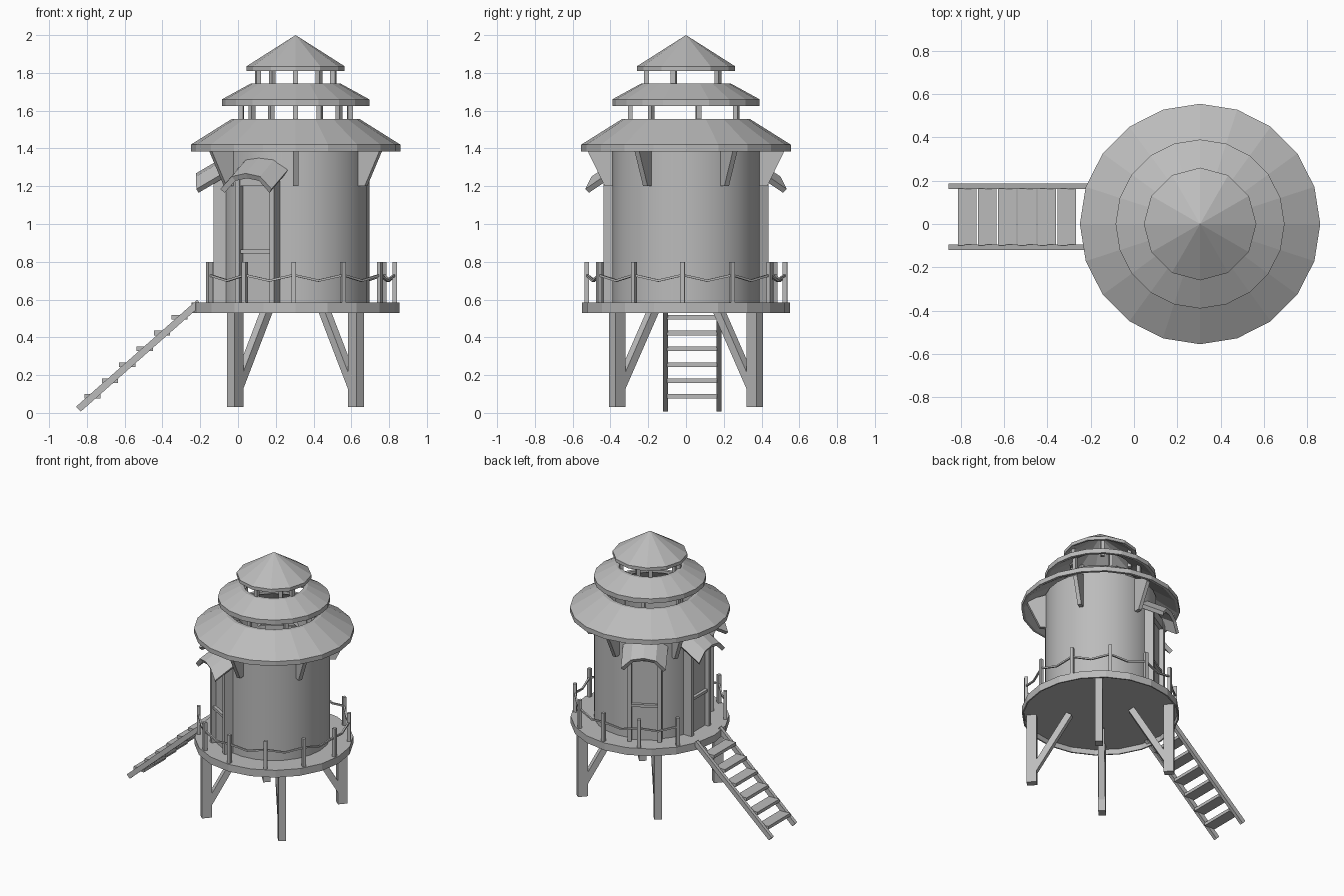
import bpy, bmesh
from math import sin, cos, pi, radians
from mathutils import Vector, Matrix

if "Cube" in bpy.data.objects:
    bpy.data.objects.remove(bpy.data.objects["Cube"])

CENTRE = Vector((0.305, 0, 0))
grey = bpy.data.materials.new("plain grey")
grey.use_nodes = True
grey.diffuse_color = (0.5, 0.5, 0.5, 1)
grey.node_tree.nodes["Principled BSDF"].inputs["Base Color"].default_value = (0.5, 0.5, 0.5, 1)


def finish(name, bm, matrix=None):
    bmesh.ops.recalc_face_normals(bm, faces=bm.faces)
    mesh = bpy.data.meshes.new(name)
    bm.to_mesh(mesh)
    bm.free()
    mesh.materials.append(grey)
    obj = bpy.data.objects.new(name, mesh)
    bpy.context.collection.objects.link(obj)
    if matrix:
        obj.matrix_world = matrix
    return obj


def around(degrees):
    """Frame on the tower axis whose local x points outward."""
    return Matrix.Translation(CENTRE) @ Matrix.Rotation(radians(degrees), 4, "Z")


def lathe(name, profile, sides):
    """Closed (radius, height) profile turned round the tower axis."""
    bm = bmesh.new()
    rings = []
    for r, z in profile:
        count = sides if r else 1
        rings.append([bm.verts.new((r * cos(2 * pi * i / sides), r * sin(2 * pi * i / sides), z))
                      for i in range(count)])
    for a, b in zip(rings, rings[1:] + rings[:1]):
        if len(a) == len(b) == 1:
            continue
        for i in range(sides):
            j = (i + 1) % sides
            corners = [a[i % len(a)], a[j % len(a)], b[j % len(b)], b[i % len(b)]]
            bm.faces.new(list(dict.fromkeys(corners)))
    return finish(name, bm, around(0))


def box(name, low, high, matrix=None):
    bm = bmesh.new()
    low, high = Vector(low), Vector(high)
    bmesh.ops.create_cube(bm, size=1)
    for v in bm.verts:
        v.co = (low + high) / 2 + v.co * (high - low)
    return finish(name, bm, matrix)


def slab(name, outline, width, matrix):
    """Outline in local x and z, thickened along local y."""
    bm = bmesh.new()
    face = bm.faces.new([bm.verts.new((x, -width / 2, z)) for x, z in outline])
    new = bmesh.ops.extrude_face_region(bm, geom=[face])["geom"]
    bmesh.ops.translate(bm, vec=(0, width, 0),
                        verts=[v for v in new if isinstance(v, bmesh.types.BMVert)])
    return finish(name, bm, matrix)


def rod(name, a, b, thick, deep, matrix):
    """Bar between two points."""
    a, b = Vector(a), Vector(b)
    half = (b - a).length / 2
    turn = (b - a).to_track_quat("Z", "Y").to_matrix().to_4x4()
    return box(name, (-thick / 2, -deep / 2, -half), (thick / 2, deep / 2, half),
               matrix @ Matrix.Translation((a + b) / 2) @ turn)


def roof(name, eave, low, rim, top_radius, top):
    """Hollow roof shell, open at the top."""
    inner = top_radius - 0.025
    lathe(name, [(eave, low), (eave, rim), (top_radius, top), (inner, top),
                 (inner, top - 0.02), (eave - 0.02, low)], 20)


# Deck with a hollow underside, wall and stacked roofs
lathe("deck", [(0, 0.57), (0.54, 0.57), (0.54, 0.53), (0.55, 0.53), (0.55, 0.585), (0, 0.585)], 20)
wall = lathe("round_wall", [(0.39, 0.58), (0.39, 1.47), (0.38, 1.47), (0.38, 0.58)], 24)
roof("main_roof", 0.555, 1.385, 1.42, 0.34, 1.555)
roof("middle_roof", 0.39, 1.625, 1.66, 0.235, 1.745)
lathe("top_roof", [(0, 2), (0.26, 1.835), (0.26, 1.81), (0.245, 1.81), (0, 1.975)], 12)

# Posts between the roofs
for count, radius, low, high in ((7, 0.295, 1.5, 1.68), (5, 0.21, 1.7, 1.84)):
    for i in range(count):
        box("roof_post", (radius - 0.013, -0.013, low), (radius + 0.013, 0.013, high),
            around(-90 + 360 * i / count))

# Eave brackets
for i in range(6):
    slab("eave_bracket", [(0.37, 1.2), (0.43, 1.2), (0.52, 1.385), (0.51, 1.41), (0.37, 1.47)],
         0.028, around(30 + 60 * i))

# Legs with inward braces
for sx in (-1, 1):
    for sy in (-1, 1):
        angle = Vector((1, 0)).angle_signed(Vector((sx * 0.32, sy * 0.365)))
        frame = Matrix.Translation(CENTRE) @ Matrix.Rotation(-angle, 4, "Z")
        box("leg", (0.45, -0.026, 0.03), (0.52, 0.026, 0.57), frame)
        rod("leg_brace", (0.47, 0, 0.13), (0.22, 0, 0.56), 0.045, 0.045, frame)

# Doors with recessed panels, ledges and arched hoods
HOOD = ((-0.147, 0.08), (-0.08, 0.015), (0, 0), (0.08, 0.015), (0.147, 0.08))
for angle in (120, 180, 240):
    frame = around(angle)
    for side in (-1, 1):
        box("door_jamb", (0.35, side * 0.105 - 0.014, 0.58), (0.435, side * 0.105 + 0.014, 1.27), frame)
    box("door_panel", (0.36, -0.1, 0.58), (0.402, 0.1, 1.27), frame)
    box("door_lintel", (0.36, -0.1, 1.2), (0.43, 0.1, 1.27), frame)
    box("door_ledge", (0.38, -0.1, 0.845), (0.425, 0.1, 0.865), frame)
    bm = bmesh.new()
    rows = [[bm.verts.new((r, t, z - drop)) for t, drop in HOOD]
            for r, z in ((0.35, 1.355), (0.52, 1.255))]
    for i in range(len(HOOD) - 1):
        bm.faces.new((rows[0][i], rows[1][i], rows[1][i + 1], rows[0][i + 1]))
    hood = finish("door_hood", bm, frame)
    thickness = hood.modifiers.new("thickness", "SOLIDIFY")
    thickness.thickness = 0.03
    thickness.offset = 0

# Railing: posts with sagging ropes, open at the ladder
RAIL = 0.525
STEP = 29.7
for i in range(11):
    angle = 209.5 + STEP * i
    box("railing_post", (RAIL - 0.012, -0.012, 0.58), (RAIL + 0.012, 0.012, 0.8), around(angle))
    if i < 10:
        reach, spread = RAIL * cos(pi / 12), RAIL * sin(pi / 12)
        for side in (-1, 1):
            rod("railing_rope", (reach, side * spread, 0.73), (reach, 0, 0.7), 0.012, 0.012,
                around(angle + STEP / 2))

# Ladder
for y in (-0.108, 0.175):
    rod("ladder_rail", (-0.845, y, 0.02), (-0.205, y, 0.585), 0.026, 0.036, Matrix())
for i in range(6):
    x, z = -0.77 + 0.092 * i, 0.087 + 0.084 * i
    box("ladder_step", (x - 0.043, -0.1, z - 0.012), (x + 0.043, 0.165, z + 0.012))

# Rounded wall shading
bpy.ops.object.select_all(action="DESELECT")
wall.select_set(True)
bpy.context.view_layer.objects.active = wall
bpy.ops.object.shade_smooth_by_angle(angle=radians(30))
